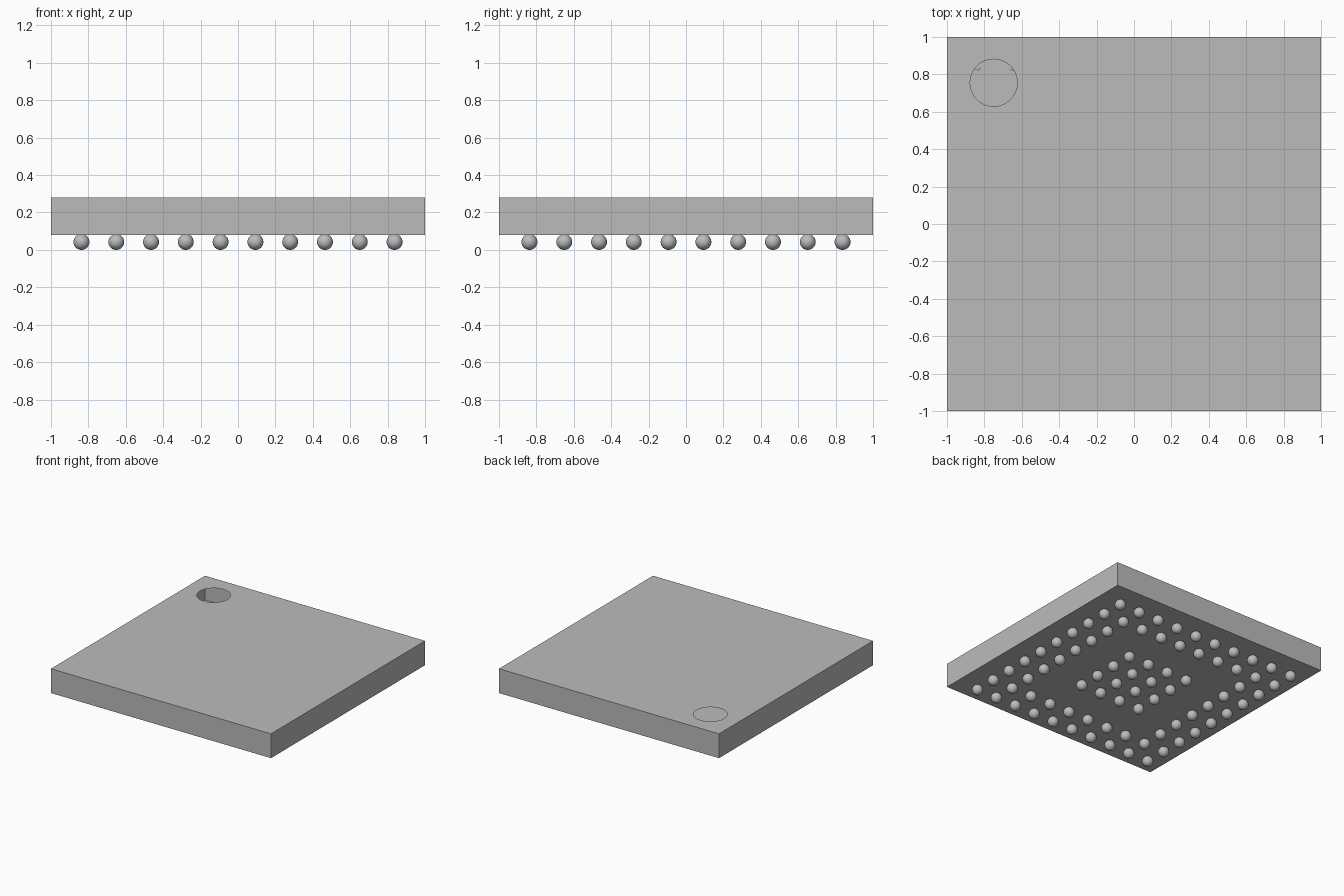
import bpy
import bmesh
from mathutils import Matrix

cube = bpy.data.objects.get("Cube")
if cube:
    bpy.data.objects.remove(cube, do_unlink=True)

FLOOR, TOP = 0.08, 0.28
PITCH, BALL_R, COUNT = 0.186, 0.0425, 10

grey = bpy.data.materials.new("package grey")
grey.use_nodes = True
colour = (0.5, 0.5, 0.5, 1)
grey.diffuse_color = colour
grey.node_tree.nodes["Principled BSDF"].inputs["Base Color"].default_value = colour


def add_object(name, bm):
    mesh = bpy.data.meshes.new(name)
    bm.to_mesh(mesh)
    bm.free()
    mesh.materials.append(grey)
    obj = bpy.data.objects.new(name, mesh)
    bpy.context.collection.objects.link(obj)
    return obj


# Thin hollow body, its lid pierced by a round marker hole in one corner
bm = bmesh.new()
box = Matrix.Translation((0, 0, (FLOOR + TOP) / 2)) @ Matrix.Diagonal((2, 2, TOP - FLOOR, 1))
bmesh.ops.create_cube(bm, size=1, matrix=box)
lid = max(bm.faces, key=lambda f: f.calc_center_median().z)
bmesh.ops.delete(bm, geom=[lid], context='FACES_ONLY')
bmesh.ops.create_circle(bm, segments=64, radius=0.126,
                        matrix=Matrix.Translation((-0.75, 0.755, TOP)))
rim = [e for e in bm.edges if len(e.link_faces) < 2]
bmesh.ops.triangle_fill(bm, edges=rim, use_beauty=True, normal=(0, 0, 1))
for face in bm.faces:
    face.normal_update()
    if face.calc_center_median().z > TOP - 0.001 and face.normal.z < 0:
        face.normal_flip()
add_object("package_body", bm)

# Solder balls: two outer rings and a central block, with one ring left empty
bm = bmesh.new()
for i in range(COUNT):
    for j in range(COUNT):
        ring = min(i, j, COUNT - 1 - i, COUNT - 1 - j)
        if ring == 2:
            continue
        x, y = ((k - (COUNT - 1) / 2) * PITCH for k in (i, j))
        bmesh.ops.create_uvsphere(bm, u_segments=24, v_segments=14, radius=BALL_R,
                                  matrix=Matrix.Translation((x, y, BALL_R)))
for face in bm.faces:
    face.smooth = True
add_object("solder_balls", bm)
